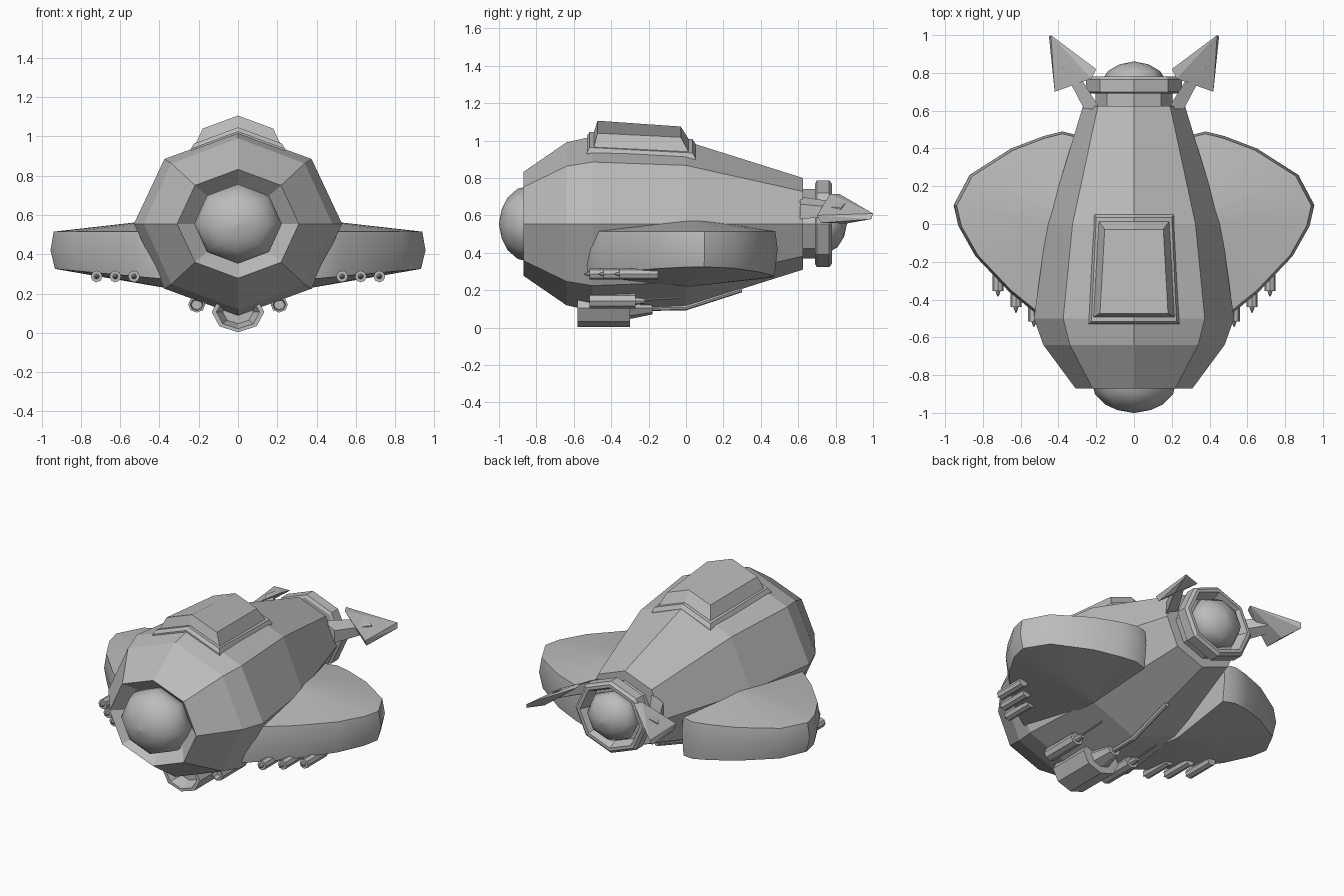
import bpy, bmesh, math
from mathutils import Vector

cube = bpy.data.objects.get("Cube")
if cube:
    bpy.data.objects.remove(cube, do_unlink=True)

grey = bpy.data.materials.new("hull_grey")
grey.use_nodes = True
COLOUR = (0.5, 0.5, 0.5, 1)
grey.diffuse_color = COLOUR
grey.node_tree.nodes["Principled BSDF"].inputs["Base Color"].default_value = COLOUR

AXIS_Z = 0.555


def finish(name, bm, mirror=False, shade="flat"):
    """Turn a bmesh into a coloured object, optionally mirrored across x."""
    bmesh.ops.recalc_face_normals(bm, faces=bm.faces)
    mesh = bpy.data.meshes.new(name)
    bm.to_mesh(mesh)
    bm.free()
    mesh.materials.append(grey)
    obj = bpy.data.objects.new(name, mesh)
    bpy.context.collection.objects.link(obj)
    if shade == "smooth":
        for face in mesh.polygons:
            face.use_smooth = True
    elif shade == "angle":
        bpy.ops.object.select_all(action="DESELECT")
        obj.select_set(True)
        bpy.context.view_layer.objects.active = obj
        bpy.ops.object.shade_smooth_by_angle(angle=math.radians(30))
    if mirror:
        mod = obj.modifiers.new("Mirror", "MIRROR")
        mod.use_mirror_merge = False
    return obj


def skin(name, rings, **options):
    """Bridge closed rings of points in order and cap both ends."""
    bm = bmesh.new()
    loops = [[bm.verts.new(p) for p in ring] for ring in rings]
    for a, b in zip(loops, loops[1:]):
        for i in range(len(a)):
            j = (i + 1) % len(a)
            bm.faces.new((a[i], a[j], b[j], b[i]))
    bm.faces.new(loops[0])
    bm.faces.new(loops[-1])
    return finish(name, bm, **options)


def turned(name, profile, x=0, z=AXIS_Z, stretch=1.1, sides=8, **options):
    """Loft polygons along y; a station is (y, height radius[, width radius])."""
    rings = []
    for y, r, *w in profile:
        width = w[0] if w else r * stretch
        angles = [math.tau * i / sides for i in range(sides)]
        rings.append([(x + width * math.cos(a), y, z + r * math.sin(a)) for a in angles])
    return skin(name, rings, **options)


def tube(name, points, radius, **options):
    """Round tube through points that run mostly along y."""
    rings = [[Vector(p) + Vector((math.cos(a), 0, math.sin(a))) * radius
              for a in [math.tau * i / 8 for i in range(8)]] for p in points]
    return skin(name, rings, **options)


# Hull with recessed nose opening
turned("hull", [(-0.78, 0.19), (-0.87, 0.277, 0.31), (-0.64, 0.435, 0.48),
                (-0.5, 0.467, 0.53), (0, 0.442, 0.46), (0.625, 0.245, 0.27)])
turned("nose_dome", [(-1, 0.004), (-0.985, 0.08), (-0.955, 0.14), (-0.9, 0.188),
                     (-0.84, 0.203), (-0.76, 0.2)], shade="smooth")

# Tail engine
turned("engine_neck", [(0.6, 0.185), (0.71, 0.185)])
turned("engine_ring", [(0.69, 0.15), (0.69, 0.215), (0.7, 0.232), (0.765, 0.232),
                       (0.78, 0.215), (0.78, 0.195), (0.72, 0.17)])
turned("engine_dome", [(0.69, 0.15), (0.76, 0.155), (0.81, 0.125), (0.845, 0.07),
                       (0.86, 0.004)], shade="smooth")


# Canopy and its frame follow the ridge of the hull
def canopy_ring(front_w, front_y, back_w, back_y, lift):
    corners = [(-front_w, front_y), (0, front_y), (front_w, front_y),
               (back_w, back_y), (0, back_y), (-back_w, back_y)]
    return [(x, y, 0.988 - 0.07 * y - 0.37 * abs(x) + lift) for x, y in corners]


skin("canopy_frame", [canopy_ring(0.24, -0.53, 0.21, 0.05, -0.04),
                      canopy_ring(0.24, -0.53, 0.21, 0.05, 0.0),
                      canopy_ring(0.225, -0.515, 0.2, 0.035, 0.022),
                      canopy_ring(0.19, -0.48, 0.17, 0, 0.022)])
skin("canopy", [canopy_ring(0.22, -0.495, 0.19, 0.02, -0.02),
                canopy_ring(0.215, -0.493, 0.187, 0.015, 0.02),
                canopy_ring(0.18, -0.473, 0.155, -0.028, 0.085)])

# Wings: rounded rim around a thicker root
outline = [(0.3, 0.47), (0.38, 0.49), (0.48, 0.465), (0.65, 0.4), (0.87, 0.26),
           (0.955, 0.1), (0.93, -0.01), (0.84, -0.17), (0.66, -0.36),
           (0.53, -0.465), (0.42, -0.54), (0.3, -0.55)]


def wing_ring(scale, z, droop=0.0):
    return [(0.3 + (x - 0.3) * scale, y * scale, z - droop * (0.95 - x))
            for x, y in outline]


skin("wing", [[(0.32, 0.02 + y * 0.02, 0.22) for x, y in outline],
              wing_ring(0.965, 0.325, 0.09), wing_ring(1, 0.42),
              wing_ring(0.975, 0.515),
              [(0.32, 0.02 + y * 0.02, 0.585) for x, y in outline]],
     mirror=True, shade="angle")

# Rows of guns below the wings
for number, (x, tip) in enumerate([(0.53, -0.545), (0.625, -0.47), (0.72, -0.385)], 1):
    turned(f"wing_gun_{number}",
           [(tip, 0.003), (tip + 0.03, 0.014), (tip + 0.03, 0.03), (tip + 0.235, 0.03)],
           x=x, z=0.287, stretch=1, mirror=True)

# Belly cannon with feed pipe
turned("belly_cannon", [(-0.5, 0.06), (-0.58, 0.085), (-0.58, 0.103), (-0.3, 0.103),
                        (-0.3, 0.06), (-0.18, 0.035)], z=0.106, stretch=1.3)
tube("feed_pipe", [(0, -0.22, 0.105), (0, 0, 0.108), (0, 0.3, 0.205)], 0.016)

# Side barrels with thin rods
turned("side_barrel", [(-0.48, 0.025), (-0.515, 0.03), (-0.515, 0.04), (-0.27, 0.04),
                       (-0.27, 0.022), (-0.22, 0.014)],
       x=0.21, z=0.143, mirror=True)
tube("barrel_rod", [(0.21, -0.25, 0.148), (0.21, -0.04, 0.16)], 0.006, mirror=True)

# Tail fins on struts
bm = bmesh.new()
for point in [(0.2, 0.82, 0.715), (0.225, 0.77, 0.715), (0.42, 0.7, 0.6),
              (0.415, 0.72, 0.56), (0.44, 1, 0.61), (0.45, 0.99, 0.58),
              (0.41, 0.86, 0.557)]:
    bm.verts.new(point)
bmesh.ops.convex_hull(bm, input=bm.verts)
finish("tail_fin", bm, mirror=True)
skin("fin_strut", [[(0.18, 0.61, 0.7), (0.265, 0.61, 0.66), (0.265, 0.61, 0.58), (0.18, 0.61, 0.62)],
                   [(0.33, 0.85, 0.665), (0.38, 0.83, 0.64), (0.38, 0.83, 0.6), (0.33, 0.85, 0.62)]],
     mirror=True)
